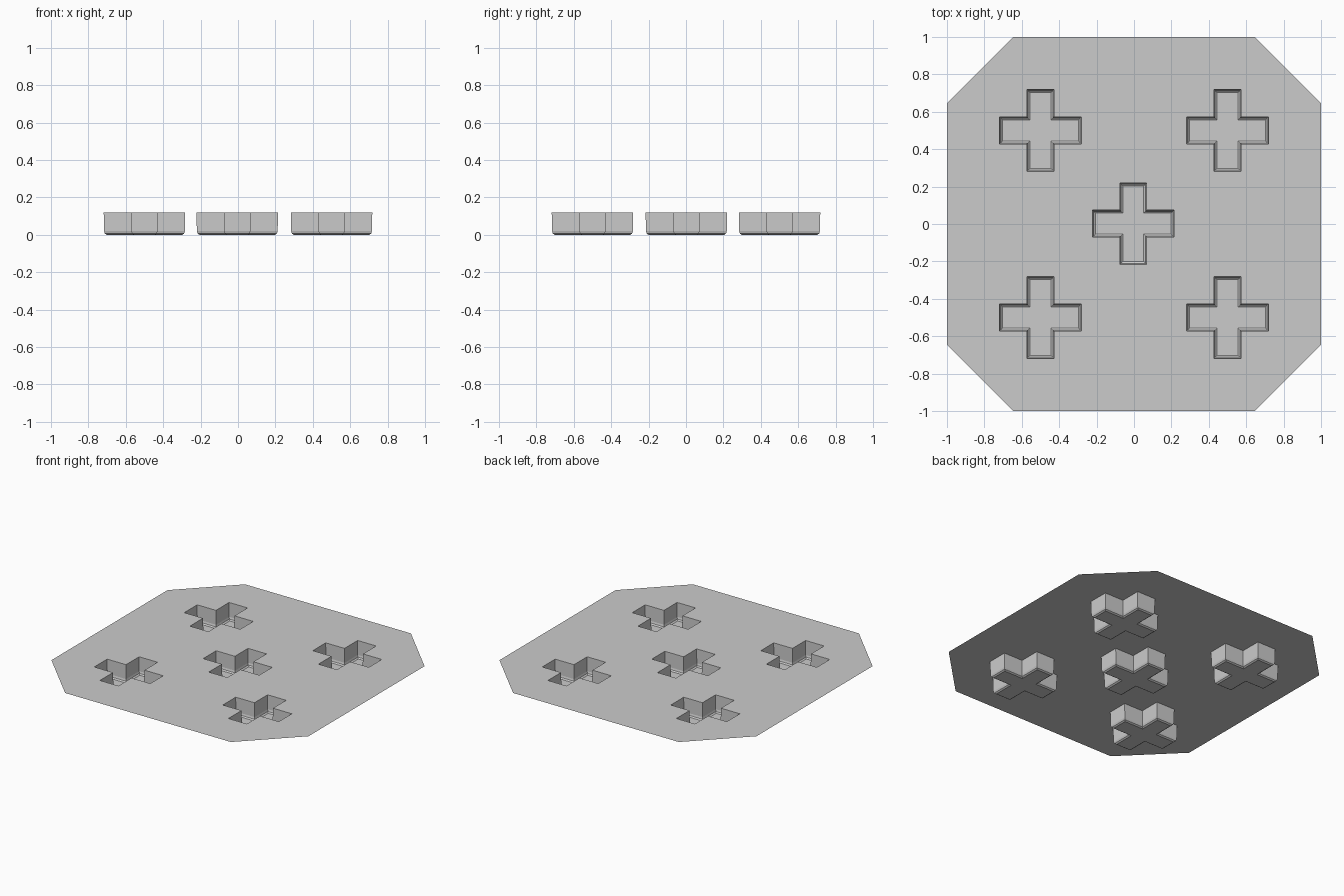
import bpy, bmesh

if "Cube" in bpy.data.objects:
    bpy.data.objects.remove(bpy.data.objects["Cube"])

TOP = 0.12             # height of the sheet
ARM, HALF = 0.218, 0.072  # cross arm length and half width
CHAMFER = 0.645
CENTRES = [(x, y) for x in (-0.5, 0.5) for y in (-0.5, 0.5)] + [(-0.004, 0.002)]
# Pocket wall profile: (inset, height), rounding into the floor
PROFILE = [(0, TOP), (0.002, 0.02), (0.006, 0.007), (0.016, 0)]


def cross_points(inset):
    a, w = ARM - inset, HALF - inset
    pts = []
    c, s = 1, 0
    for _ in range(4):
        for x, y in ((a, -w), (a, w), (w, w)):
            pts.append((c * x - s * y, s * x + c * y))
        c, s = -s, c
    return pts


def ring(bm, pts, z, cx=0, cy=0):
    return [bm.verts.new((x + cx, y + cy, z)) for x, y in pts]


def loop_edges(bm, verts):
    return [bm.edges.new((verts[i - 1], verts[i])) for i in range(len(verts))]


bm = bmesh.new()

# Chamfered square outline
k = CHAMFER
outline = [(1, -k), (1, k), (k, 1), (-k, 1), (-1, k), (-1, -k), (-k, -1), (k, -1)]
edges = loop_edges(bm, ring(bm, outline, TOP))
pockets = [ring(bm, cross_points(0), TOP, cx, cy) for cx, cy in CENTRES]
for rim in pockets:
    edges += loop_edges(bm, rim)

# Sheet with cross shaped openings
bmesh.ops.triangle_fill(bm, edges=edges, use_beauty=True, normal=(0, 0, 1))
bm.normal_update()
for f in bm.faces:
    if f.normal.z < 0:
        f.normal_flip()

# Sunken pockets: walls, rounded foot and floor
for rim, (cx, cy) in zip(pockets, CENTRES):
    upper = rim
    for inset, z in PROFILE[1:]:
        lower = ring(bm, cross_points(inset), z, cx, cy)
        for i in range(len(lower)):
            bm.faces.new((upper[i - 1], upper[i], lower[i], lower[i - 1]))
        upper = lower
    bm.faces.new(upper)

mesh = bpy.data.meshes.new("pocketed_sheet")
bm.to_mesh(mesh)
bm.free()
obj = bpy.data.objects.new("pocketed_sheet", mesh)
bpy.context.collection.objects.link(obj)
